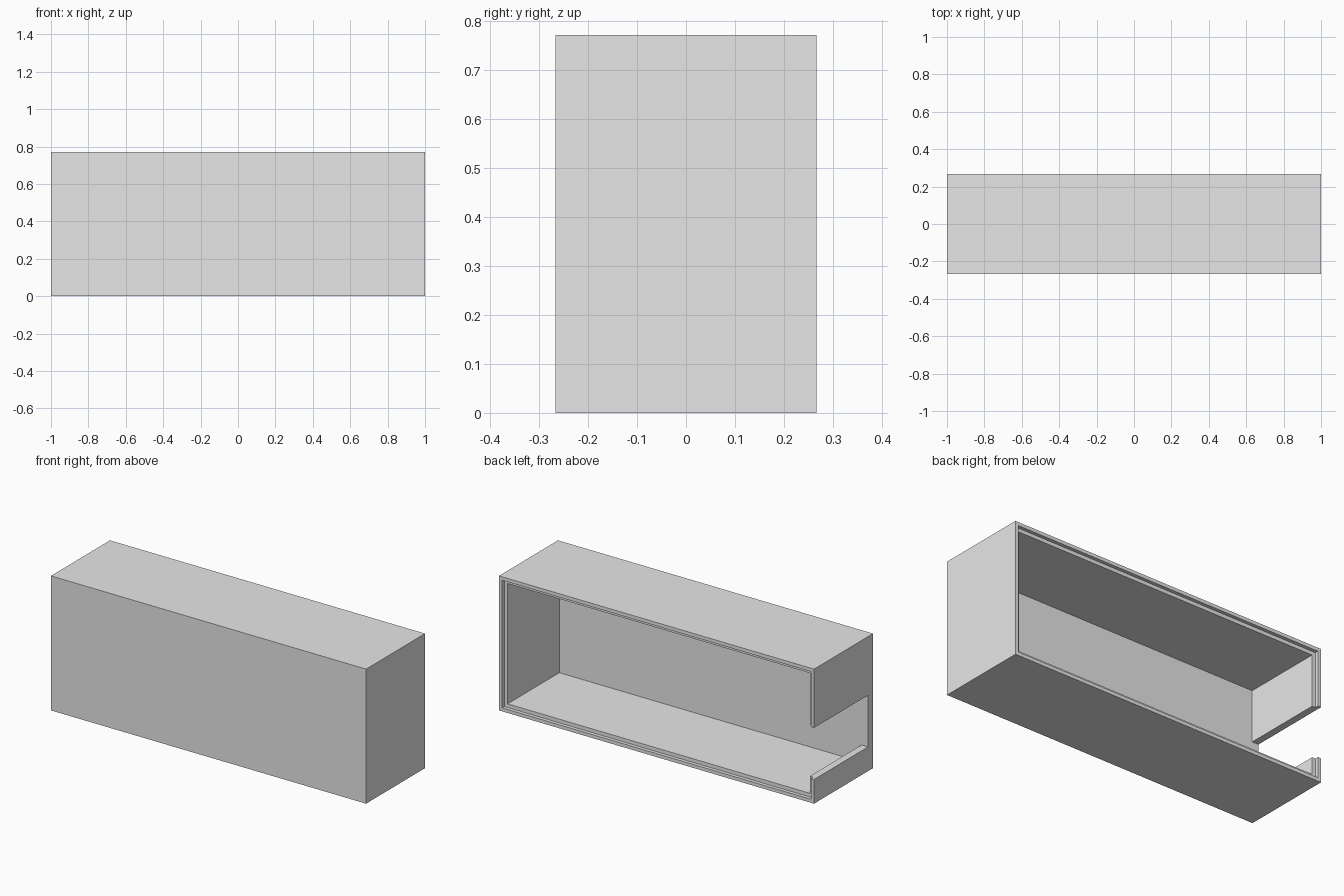
import bpy
import bmesh
from mathutils import Vector

if "Cube" in bpy.data.objects:
    bpy.data.objects.remove(bpy.data.objects["Cube"], do_unlink=True)

LENGTH, DEPTH, HEIGHT = 2.0, 0.534, 0.772
RIM = 0.02            # thickness of the outer lip around the opening
REBATE = 0.02         # how far the step sits behind the lip
WALL = 0.041          # side, floor and ceiling thickness
FRONT_WALL = 0.046

grey = bpy.data.materials.new("plain_grey")
grey.use_nodes = True
grey.diffuse_color = (0.8, 0.8, 0.8, 1)
grey.node_tree.nodes["Principled BSDF"].inputs["Base Color"].default_value = (0.8, 0.8, 0.8, 1)


def box_mesh(low, high):
    """Bmesh box spanning two corners."""
    low, high = Vector(low), Vector(high)
    bm = bmesh.new()
    bmesh.ops.create_cube(bm, size=1)
    for v in bm.verts:
        v.co = (low + high) / 2 + v.co * (high - low)
    return bm


def add_object(name, bm):
    bmesh.ops.recalc_face_normals(bm, faces=bm.faces[:])
    mesh = bpy.data.meshes.new(name)
    bm.to_mesh(mesh)
    bm.free()
    mesh.materials.append(grey)
    obj = bpy.data.objects.new(name, mesh)
    bpy.context.collection.objects.link(obj)
    return obj


def sink(bm, face, border, distance):
    """Inset a back face and push it towards the front."""
    bmesh.ops.inset_region(bm, faces=[face], thickness=border, use_even_offset=True)
    new = bmesh.ops.extrude_discrete_faces(bm, faces=[face])["faces"][0]
    bmesh.ops.translate(bm, verts=new.verts[:], vec=(0, -distance, 0))
    return new


# Case: box hollowed from the back, with a stepped rebate round the opening
bm = box_mesh((-LENGTH / 2, -DEPTH / 2, 0), (LENGTH / 2, DEPTH / 2, HEIGHT))
bm.normal_update()
back = max(bm.faces, key=lambda f: f.normal.y)
step = sink(bm, back, RIM, REBATE)
sink(bm, step, WALL - RIM, DEPTH - REBATE - FRONT_WALL)
case = add_object("case", bm)

# Notch through the right end wall, open to the back
cutter = add_object("notch_cutter", box_mesh(
    (-LENGTH / 2 - 0.1, -DEPTH / 2 + FRONT_WALL, 0.139),
    (-LENGTH / 2 + 0.1, DEPTH / 2 + 0.1, 0.435)))
cutter.hide_render = True
cutter.hide_viewport = True
cutter.display_type = 'WIRE'

notch = case.modifiers.new("notch", 'BOOLEAN')
notch.operation = 'DIFFERENCE'
notch.solver = 'EXACT'
notch.object = cutter
